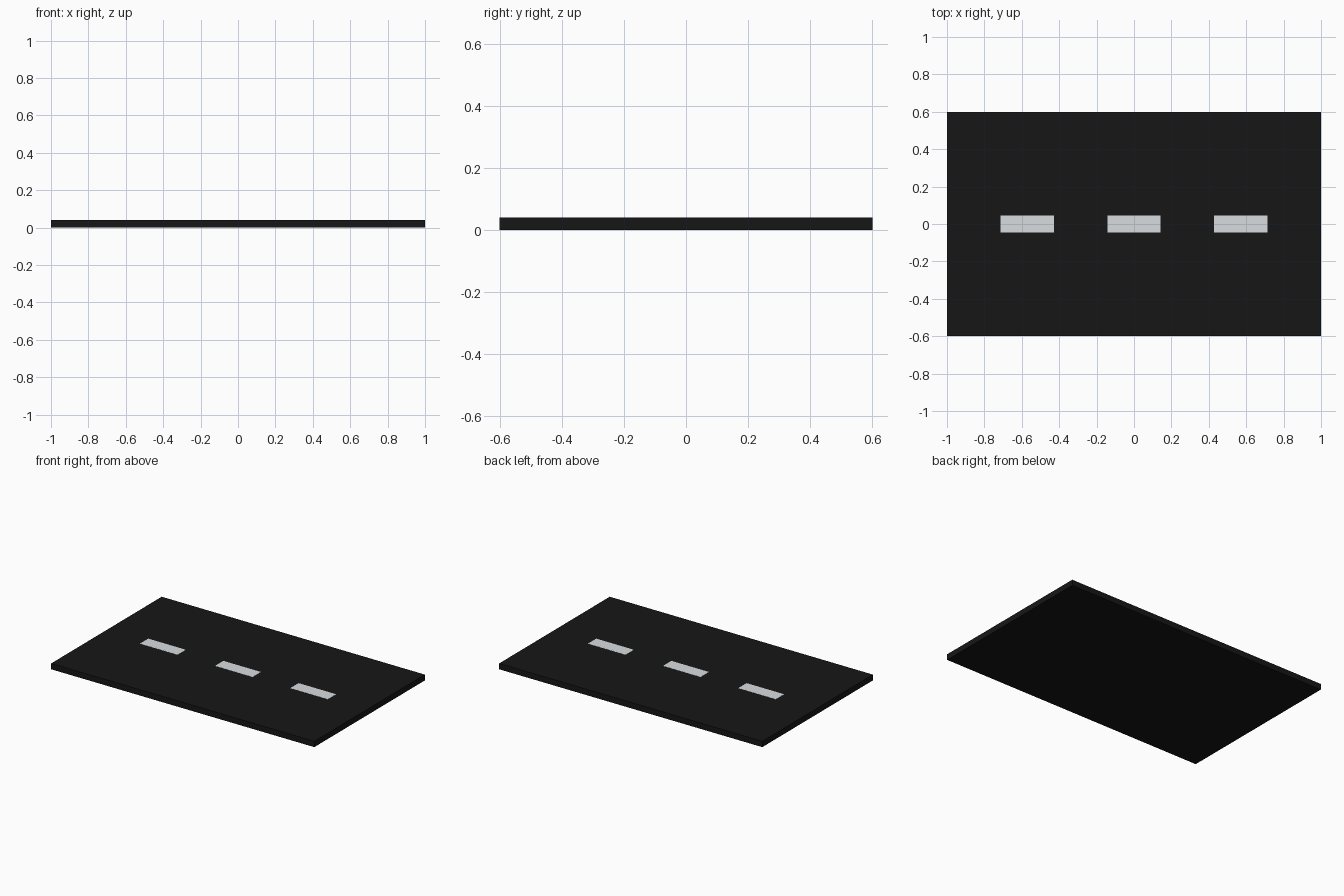
import bpy

if "Cube" in bpy.data.objects:
    bpy.data.objects.remove(bpy.data.objects["Cube"])

LENGTH, WIDTH, THICK = 2.0, 1.2, 0.04
SEG = LENGTH / 7            # dashes and gaps are equally long
DASH_W, PAINT = 0.091, 0.0006


def material(name, rgb):
    mat = bpy.data.materials.new(name)
    mat.diffuse_color = (*rgb, 1)
    mat.use_nodes = True
    mat.node_tree.nodes["Principled BSDF"].inputs["Base Color"].default_value = mat.diffuse_color
    return mat


def box(name, size, centre, mat):
    bpy.ops.mesh.primitive_cube_add(size=1, location=centre)
    ob = bpy.context.object
    ob.name = name
    ob.scale = size
    bpy.ops.object.transform_apply(location=False, rotation=False, scale=True)
    ob.data.materials.append(mat)
    return ob


asphalt = material("asphalt", (0.008, 0.008, 0.008))
paint = material("lane_paint", (0.68, 0.72, 0.74))

# Road slab
box("road_slab", (LENGTH, WIDTH, THICK), (0, 0, THICK / 2), asphalt)

# Painted centre dashes, a thin film on the slab
for i in (-1, 0, 1):
    box(f"lane_dash_{i + 2}", (SEG, DASH_W, PAINT),
        (i * 2 * SEG, 0, THICK + PAINT / 2), paint)
